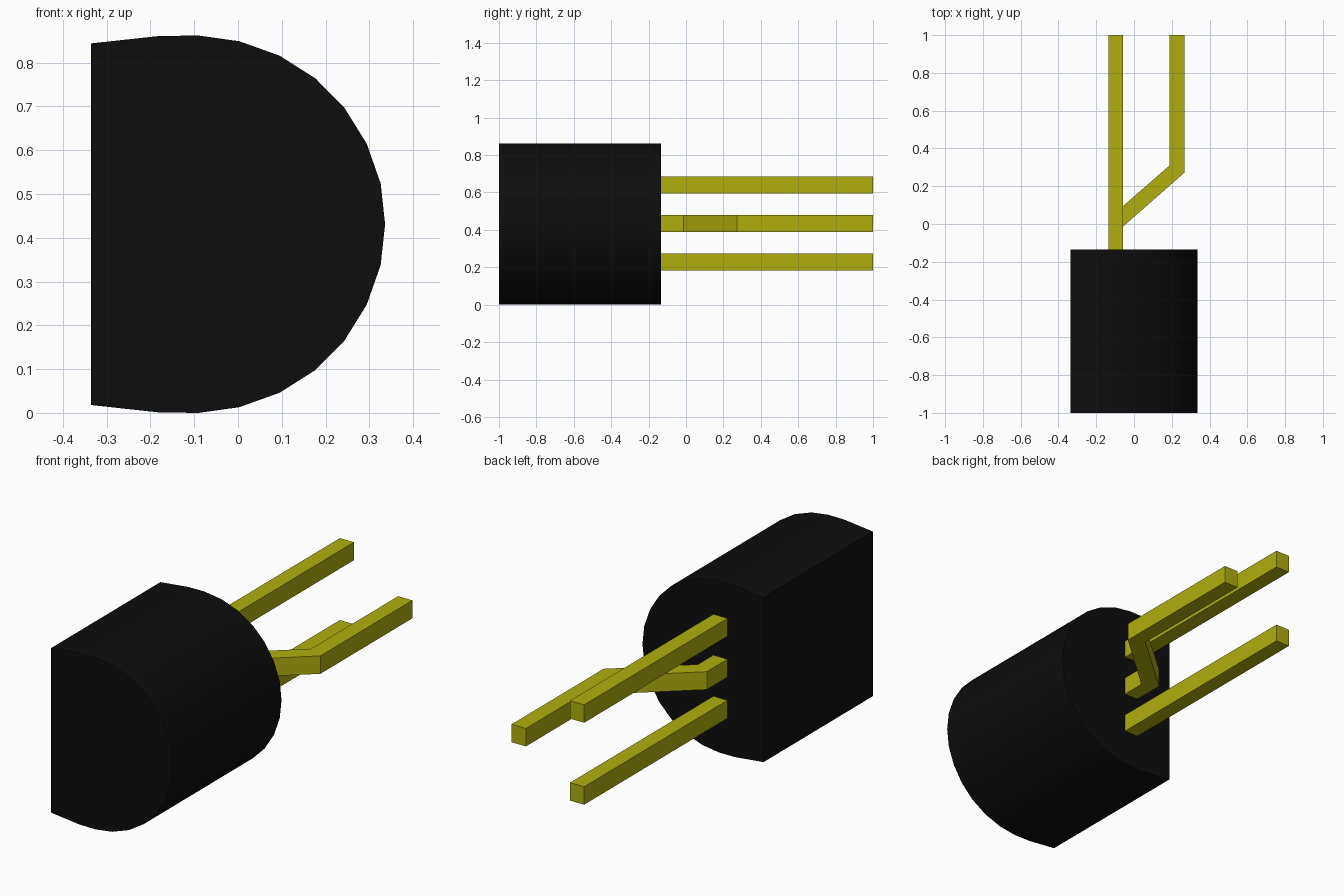
import bpy
import bmesh
import math

cube = bpy.data.objects.get("Cube")
if cube:
    bpy.data.objects.remove(cube, do_unlink=True)


def material(name, rgb):
    mat = bpy.data.materials.new(name)
    mat.use_nodes = True
    mat.diffuse_color = (*rgb, 1)
    mat.node_tree.nodes["Principled BSDF"].inputs["Base Color"].default_value = (*rgb, 1)
    return mat


def prism(name, points, offset, mat):
    """Extrude a closed outline by the offset vector."""
    bm = bmesh.new()
    face = bm.faces.new([bm.verts.new(p) for p in points])
    result = bmesh.ops.extrude_face_region(bm, geom=[face], use_keep_orig=True)
    moved = [g for g in result["geom"] if isinstance(g, bmesh.types.BMVert)]
    bmesh.ops.translate(bm, verts=moved, vec=offset)
    bmesh.ops.recalc_face_normals(bm, faces=bm.faces)
    mesh = bpy.data.meshes.new(name)
    bm.to_mesh(mesh)
    bm.free()
    obj = bpy.data.objects.new(name, mesh)
    bpy.context.collection.objects.link(obj)
    mesh.materials.append(mat)
    return obj


black = material("black plastic", (0.004, 0.004, 0.004))
yellow = material("yellow metal", (0.43, 0.43, 0.004))

# Body: D-shaped outline in x and z, mirrored about its mid height
MID = 0.431
lower = [(-0.336, 0.018), (-0.18, 0.001), (-0.09, 0.0), (0.003, 0.013),
         (0.095, 0.046), (0.177, 0.098), (0.243, 0.165), (0.294, 0.247),
         (0.326, 0.338)]
outline = lower + [(0.336, MID)] + [(x, 2 * MID - z) for x, z in reversed(lower)]
body = prism("body", [(x, -1.0, z) for x, z in outline], (0, 0.865, 0), black)

bpy.ops.object.select_all(action='DESELECT')
body.select_set(True)
bpy.context.view_layer.objects.active = body
bpy.ops.object.shade_smooth_by_angle(angle=math.radians(30))

# Leads: outlines in x and y, extruded upwards
X0, X1, START, THICK = -0.135, -0.057, -0.15, 0.09
straight = [(X0, START), (X1, START), (X1, 1.0), (X0, 1.0)]
bent = [(X0, START), (X1, START), (X1, -0.013), (0.267, 0.272),
        (0.267, 1.0), (0.188, 1.0), (0.188, 0.31), (X0, 0.028)]
for name, shape, z in (("lower_lead", straight, 0.184),
                       ("middle_lead", bent, 0.390),
                       ("upper_lead", straight, 0.595)):
    prism(name, [(x, y, z) for x, y in shape], (0, 0, THICK), yellow)
